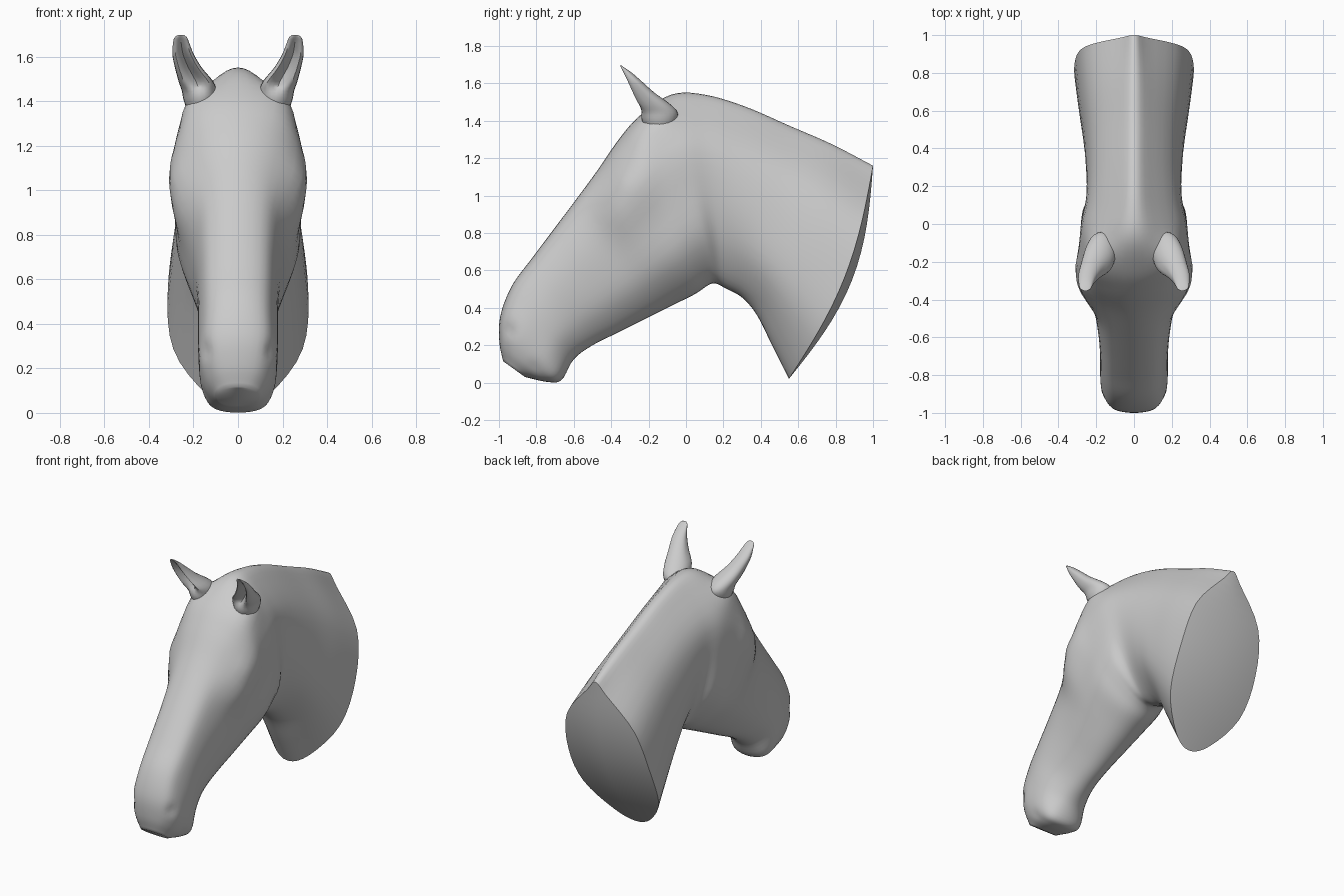
import bpy, bmesh, math
from mathutils import Vector, Matrix

if "Cube" in bpy.data.objects:
    bpy.data.objects.remove(bpy.data.objects["Cube"])

# Each station: top (y, z), bottom (y, z), half widths at five depths from top to bottom
HEAD = [
    (-.978, .115, -.86, .03, .05, .085, .095, .085, .05),
    (-.998, .22, -.74, .004, .09, .135, .145, .13, .09),
    (-.992, .36, -.665, .015, .115, .165, .172, .16, .11),
    (-.93, .52, -.60, .125, .115, .165, .18, .16, .09),
    (-.82, .67, -.50, .20, .12, .17, .178, .15, .08),
    (-.70, .83, -.36, .27, .125, .18, .19, .165, .085),
    (-.58, .99, -.20, .35, .135, .205, .22, .20, .105),
    (-.47, 1.14, -.06, .42, .155, .28, .265, .235, .12),
    (-.36, 1.30, .05, .475, .185, .305, .283, .26, .135),
    (-.25, 1.425, .12, .522, .20, .285, .285, .262, .135),
]
NECK = [
    (-.08, 1.54, .16, .53, .125, .26, .275, .25, .125),
    (.10, 1.54, .21, .505, .09, .23, .25, .205, .10),
    (.32, 1.475, .30, .455, .08, .215, .255, .22, .11),
    (.55, 1.375, .38, .36, .08, .22, .27, .25, .12),
    (.78, 1.275, .46, .20, .08, .24, .295, .27, .13),
    (1.0, 1.16, .55, .02, .07, .26, .315, .29, .14),
]
DEPTHS = (.06, .25, .5, .75, .94)
# Local shaping: centre, radius, push direction
DENTS = [
    ((.30, -.36, 1.08), .06, (.014, 0, 0)),     # brow
    ((.27, -.43, .96), .04, (-.010, 0, 0)),     # eye socket
    ((.26, -.42, .965), .018, (.01, 0, 0)),     # eyeball
    ((.14, -.94, .28), .035, (-.012, .006, 0)), # nostril
    ((.13, -.80, .10), .03, (-.01, 0, 0)),      # mouth corner
    ((.20, -.14, 1.40), .09, (.022, 0, .018)),  # ear root
]


def spline(pts, steps, before=None, after=None):
    """Smooth curve through points of any dimension."""
    pts = [Vector(p) for p in pts]
    a = Vector(before) if before else pts[0] * 2 - pts[1]
    b = Vector(after) if after else pts[-1] * 2 - pts[-2]
    p = [a] + pts + [b]
    out = []
    for i in range(1, len(p) - 2):
        for s in range(steps):
            t = s / steps
            m0, m1 = (p[i + 1] - p[i - 1]) / 2, (p[i + 2] - p[i]) / 2
            out.append(p[i] * (2*t**3 - 3*t*t + 1) + m0 * (t**3 - 2*t*t + t)
                       + p[i + 1] * (3*t*t - 2*t**3) + m1 * (t**3 - t*t))
    return out + [p[-2]]


def finish(name, rows, closed=False, mirror_merge=False):
    """Skin rows of points, mirror across x and shade."""
    bm = bmesh.new()
    grid = [[bm.verts.new(p) for p in r] for r in rows]
    n = len(rows[0])
    for r0, r1 in zip(grid, grid[1:]):
        for j in range(n if closed else n - 1):
            k = (j + 1) % n
            bm.faces.new((r0[j], r0[k], r1[k], r1[j]))
    if closed:
        bm.faces.new(grid[0])
        bm.faces.new(grid[-1])
    bmesh.ops.remove_doubles(bm, verts=bm.verts[:], dist=1e-5)
    geom = bm.verts[:] + bm.edges[:] + bm.faces[:]
    bmesh.ops.mirror(bm, geom=geom, matrix=Matrix(), axis='X',
                     merge_dist=1e-4 if mirror_merge else 0)
    if mirror_merge:
        bmesh.ops.remove_doubles(bm, verts=bm.verts[:], dist=1e-5)
    bmesh.ops.recalc_face_normals(bm, faces=bm.faces[:])
    me = bpy.data.meshes.new(name)
    bm.to_mesh(me)
    bm.free()
    ob = bpy.data.objects.new(name, me)
    bpy.context.collection.objects.link(ob)
    bpy.ops.object.select_all(action='DESELECT')
    ob.select_set(True)
    bpy.context.view_layer.objects.active = ob
    bpy.ops.object.shade_smooth_by_angle(angle=math.radians(50))
    return ob


# Head and neck: half sections swept from lips to neck cut
BACK = Vector((0, .93, -.37))
stations = spline(HEAD + NECK, 5)
rows = []
for i, s in enumerate(stations):
    top, bot = Vector((0, s[0], s[1])), Vector((0, s[2], s[3]))
    ctrl = [(0, 0)] + list(zip(DEPTHS, s[4:])) + [(1, 0)]
    section = spline(ctrl, 4, (DEPTHS[0], -s[4]), (DEPTHS[-1], -s[8]))
    back = max(0, (i - len(stations) + 16) / 15)
    row = []
    for t, w in section:
        p = top.lerp(bot, t) + Vector((max(w, 0), 0, 0))
        p += BACK * .078 * back * math.sin(math.pi * min(max(t, 0), 1))
        q = p.copy()
        for c, r, d in DENTS:
            q += Vector(d) * math.exp(-((p - Vector(c)).length / r) ** 2)
        q.x = max(q.x, 0) if w > 1e-6 else 0
        row.append(q)
    rows.append(row)
# Close lips and neck cut along the centre line
lips = [Vector((0, p.y, p.z)) for p in rows[0]]
cut = [Vector((0, p.y, p.z)) + BACK * .042 * math.sin(math.pi * min(max(t, 0), 1))
       for p, (t, w) in zip(rows[-1], section)]
finish("head_and_neck", [lips] + rows + [cut], mirror_merge=True)

# Ears: z, x range, y range, hollow of the front
EAR = [
    (1.33, .11, .215, -.20, -.08, 0),
    (1.40, .095, .243, -.235, -.05, 0),
    (1.445, .095, .252, -.25, -.045, .1),
    (1.49, .112, .267, -.27, -.085, .45),
    (1.55, .162, .283, -.29, -.168, .75),
    (1.61, .198, .295, -.315, -.235, .75),
    (1.66, .218, .292, -.338, -.293, .6),
    (1.685, .228, .286, -.35, -.33, .4),
    (1.697, .242, .272, -.354, -.346, 0),
]
ear_rows = []
for z, x0, x1, y0, y1, k in spline(EAR, 3):
    ring = []
    for j in range(24):
        a = 2 * math.pi * j / 24
        c, s = math.cos(a), math.sin(a)
        f = s * (1 - k) + k * 2 * s * abs(c) if s > 0 else s
        if s > 0:
            f -= .4 * k * s ** 6
        ring.append(Vector(((x0 + x1) / 2 + (x1 - x0) / 2 * c,
                            (y0 + y1) / 2 - (y1 - y0) / 2 * f, z)))
    ear_rows.append(ring)
finish("ears", ear_rows, closed=True)
